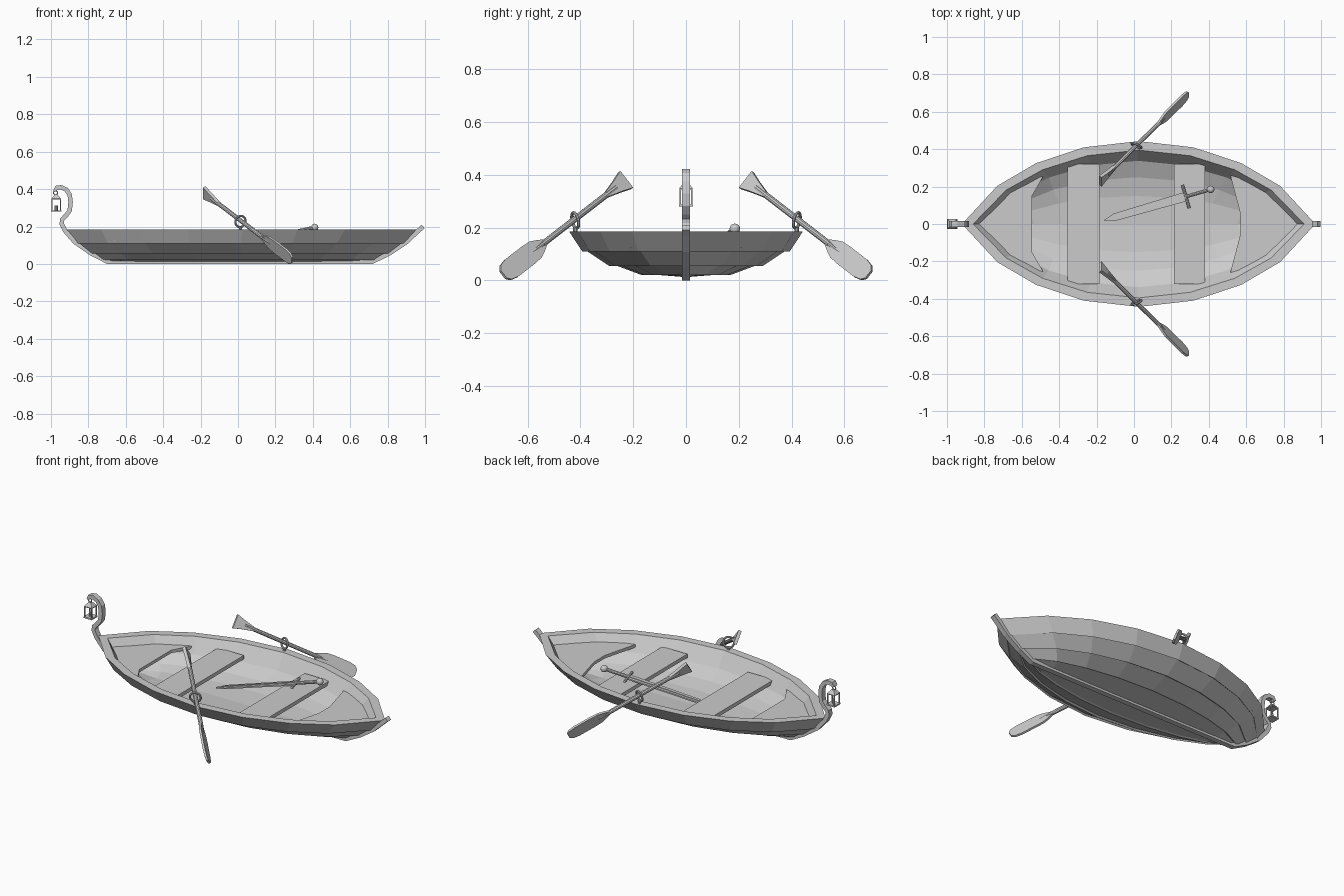
import bpy, bmesh, math
from mathutils import Vector, Matrix

if "Cube" in bpy.data.objects:
    bpy.data.objects.remove(bpy.data.objects["Cube"])


def mesh(name, verts, faces):
    bm = bmesh.new()
    vs = [bm.verts.new(v) for v in verts]
    for f in faces:
        bm.faces.new([vs[i] for i in f])
    bmesh.ops.remove_doubles(bm, verts=bm.verts, dist=0.0004)
    bmesh.ops.recalc_face_normals(bm, faces=bm.faces)
    me = bpy.data.meshes.new(name)
    bm.to_mesh(me)
    bm.free()
    ob = bpy.data.objects.new(name, me)
    bpy.context.collection.objects.link(ob)
    return ob


def frame(origin, u, v):
    u, v = Vector(u).normalized(), Vector(v).normalized()
    m = Matrix((u, v, u.cross(v))).transposed().to_4x4()
    m.translation = origin
    return m


def prism(name, pts, m, h):
    """Flat outline extruded by +-h along the frame's third axis."""
    n = len(pts)
    verts = [m @ Vector((a, b, s * h)) for s in (-1, 1) for a, b in pts]
    faces = [list(range(n))[::-1], list(range(n, 2 * n))]
    faces += [(i, (i + 1) % n, n + (i + 1) % n, n + i) for i in range(n)]
    return mesh(name, verts, faces)


def box(name, c, s):
    x, y, z = s
    return prism(name, [(-x/2, -y/2), (x/2, -y/2), (x/2, y/2), (-x/2, y/2)],
                 Matrix.Translation(c), z/2)


def rod(name, a, b, r1, r2=None, sides=10):
    a, b = Vector(a), Vector(b)
    bpy.ops.mesh.primitive_cone_add(vertices=sides, radius1=r1, radius2=r1 if r2 is None else r2,
                                    depth=(b - a).length, location=(a + b) / 2,
                                    rotation=(b - a).to_track_quat('Z', 'Y').to_euler())
    ob = bpy.context.object
    ob.name = name
    bpy.ops.object.shade_smooth_by_angle()
    return ob


def ring(name, c, normal, R, r):
    bpy.ops.mesh.primitive_torus_add(major_radius=R, minor_radius=r, major_segments=20, minor_segments=8,
                                     location=c, rotation=Vector(normal).to_track_quat('Z', 'Y').to_euler())
    bpy.context.object.name = name
    bpy.ops.object.shade_smooth_by_angle()


# Hull: lapped planks outside, smooth wall inside (half width, z, left end, right end)
SHAPE = [(-1, 0), (-.8, .46), (-.58, .735), (-.31, .925), (0, 1),
         (.31, .925), (.58, .735), (.8, .46), (1, 0)]
SECTION = [(0, .012, -.70, .72), (.155, .024, -.725, .745), (.168, .02, -.735, .755),
           (.28, .062, -.79, .815), (.292, .055, -.795, .82), (.383, .116, -.87, .90),
           (.393, .109, -.87, .90), (.443, .185, -.92, .97),
           (.395, .185, -.86, .91), (.338, .10, -.80, .84), (.25, .06, -.75, .77),
           (.15, .04, -.70, .72), (0, .032, -.67, .69)]


def along(t, w, l, r):
    return ((l + r) / 2 + t * (r - l) / 2, w)


verts, faces, n = [], [], len(SECTION)
for side in (-1, 1):
    for t, k in SHAPE:
        for w, z, l, r in SECTION:
            verts.append(((l + r) / 2 + t * (r - l) / 2, side * w * k, z))
for s in range(2):
    for i in range(len(SHAPE) - 1):
        for j in range(n - 1):
            a = (s * len(SHAPE) + i) * n + j
            faces.append((a, a + 1, a + n + 1, a + n))
mesh("hull", verts, faces)

# Keel with both stems and the curled lantern hook, a flat-sided ribbon
PATH = [(-.982, .39), (-.97, .407), (-.945, .41), (-.918, .397), (-.9, .37), (-.895, .33),
        (-.90, .285), (-.92, .258), (-.94, .238), (-.943, .215), (-.925, .178), (-.872, .117),
        (-.785, .057), (-.70, .012), (.72, .012), (.81, .057), (.90, .117), (.965, .178), (.99, .2)]
left, right = [], []
for i, p in enumerate(PATH):
    p = Vector(p)
    d = (Vector(PATH[min(i + 1, len(PATH) - 1)]) - Vector(PATH[max(i - 1, 0)])).normalized()
    off = Vector((-d.y, d.x)) * (.007 if i == 0 else .012)
    left.append(p + off)
    right.append(p - off)
verts = [(p.x, y, p.y) for l, r in zip(left, right) for p in (l, r) for y in (-.016, .016)]
faces = [(0, 1, 3, 2), tuple(len(verts) - 4 + i for i in (0, 1, 3, 2))]
for i in range(len(PATH) - 1):
    for a, b in ((0, 1), (1, 3), (3, 2), (2, 0)):
        faces.append((4*i + a, 4*i + b, 4*i + 4 + b, 4*i + 4 + a))
mesh("keel_and_hook", verts, faces)

# End decks with notched inner edges
for name, pts in (("bow_deck", [(-.545, .15), (-.485, .255), (-.66, .21), (-.84, .01)]),
                  ("stern_deck", [(.57, .05), (.515, .26), (.69, .21), (.88, .01)])):
    prism(name, pts + [(x, -y) for x, y in pts[::-1]], Matrix.Translation((0, 0, .132)), .009)

# Seats
for i, (x0, x1) in enumerate(((-.355, -.185), (.215, .38))):
    box(f"seat_{i}", ((x0 + x1) / 2, 0, .13), (x1 - x0, .64, .022))

# Oars and rowlocks
FLARE = [(0, .04), (.05, .026), (.12, .010)]
BLADE = [(.49, .009), (.525, .026), (.557, .038), (.60, .041), (.70, .041), (.735, .034), (.752, .018)]
for s in (-1, 1):
    o, a = Vector((-.18, s * .229, .38)), Vector((.625, s * .618, -.477)).normalized()
    m = frame(o, a, (0, s * .61, .79))
    for name, pts, h in (("oar_grip", FLARE, .009), ("oar_blade", BLADE, .006)):
        prism(name, pts + [(x, -y) for x, y in pts[::-1]], m, h)
    rod("oar_shaft", o + a * .06, o + a * .51, .012)
    rod("oar_blade_rib", o + a * .50, o + a * .63, .011, .003)
    ring("rowlock_ring", (.013, s * .42, .227), (.4, s * .9, -.2), .03, .006)
    rod("rowlock_pin", (.013, s * .42, .17), (.013, s * .42, .2), .009)

# Lantern: base, roof, posts, candle and hanging ring
LX = -.972
box("lantern_base", (LX, 0, .283), (.054, .054, .008))
box("lantern_eave", (LX, 0, .347), (.05, .05, .005))
roof = rod("lantern_roof", (LX, 0, .349), (LX, 0, .37), .036, .012, 4)
roof.rotation_euler = (0, 0, math.pi / 4)
for sx in (-1, 1):
    for sy in (-1, 1):
        box("lantern_post", (LX + sx * .022, sy * .022, .315), (.006, .006, .062))
rod("lantern_candle", (LX, 0, .286), (LX, 0, .312), .009)
ring("lantern_ring", (LX - .004, 0, .381), (0, 1, 0), .011, .003)

# Sword leaning on the far seat
tip, end = Vector((-.16, .02, .07)), Vector((.41, .185, .195))
d = (end - tip).normalized()
v = Vector((0, 0, 1)).cross(d).normalized()
m = frame(tip, d, v)
half = [(0, 0), (.06, .02), (.46, .025)]
prof = [(x, y) for x, y in half] + [(x, -y) for x, y in half[:0:-1]]
prism("sword_blade", prof, m, .004)
prism("sword_ridge", [(.03, 0), (.06, .005), (.46, .006), (.46, -.006), (.06, -.005)], m, .007)
g = tip + d * .465
rod("sword_guard", g - v * .065, g + v * .065, .008, sides=8)
rod("sword_grip", g, end, .010)
bpy.ops.mesh.primitive_uv_sphere_add(segments=14, ring_count=8, radius=.02, location=end)
bpy.context.object.name = "sword_pommel"
bpy.ops.object.shade_smooth_by_angle()
